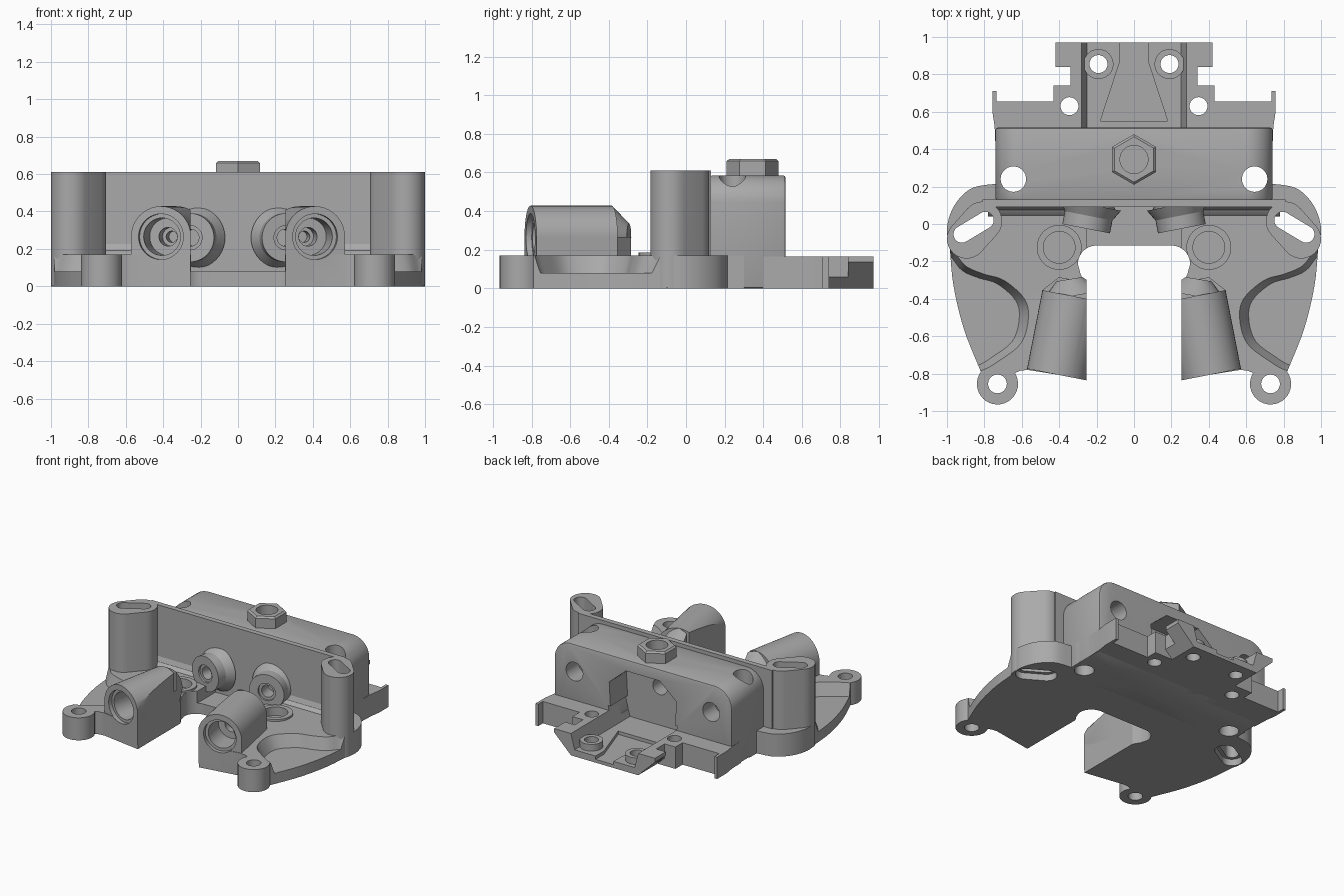
import bpy, bmesh, math
from mathutils import Vector

cube = bpy.data.objects.get("Cube")
if cube:
    bpy.data.objects.remove(cube, do_unlink=True)

grey = bpy.data.materials.new("machined grey")
grey.use_nodes = True
grey.diffuse_color = (0.4, 0.4, 0.4, 1)
grey.node_tree.nodes["Principled BSDF"].inputs["Base Color"].default_value = (0.4, 0.4, 0.4, 1)

parts = []


def finish(name, bm):
    bmesh.ops.recalc_face_normals(bm, faces=bm.faces)
    mesh = bpy.data.meshes.new(name)
    bm.to_mesh(mesh)
    bm.free()
    mesh.materials.append(grey)
    ob = bpy.data.objects.new(name, mesh)
    bpy.context.collection.objects.link(ob)
    parts.append(ob)
    return ob


def prism(name, pts, lo, hi, axis="z", shrink=1, about=(0, 0)):
    """Extrude an outline along an axis; shrink scales the low end."""
    place = {"z": lambda u, v, w: (u, v, w),
             "y": lambda u, v, w: (u, w, v),
             "x": lambda u, v, w: (w, u, v)}[axis]
    bm = bmesh.new()
    low = [bm.verts.new(place(about[0] + (u - about[0]) * shrink,
                              about[1] + (v - about[1]) * shrink, lo)) for u, v in pts]
    high = [bm.verts.new(place(u, v, hi)) for u, v in pts]
    bm.faces.new(low)
    bm.faces.new(high)
    n = len(pts)
    for i in range(n):
        j = (i + 1) % n
        bm.faces.new((low[i], low[j], high[j], high[i]))
    return finish(name, bm)


def rod(name, a, b, r, r2=None, sides=40):
    a, b = Vector(a), Vector(b)
    bm = bmesh.new()
    bmesh.ops.create_cone(bm, cap_ends=True, segments=sides, radius1=r,
                          radius2=r if r2 is None else r2, depth=(b - a).length)
    bm.transform((b - a).to_track_quat("Z", "Y").to_matrix().to_4x4())
    bmesh.ops.translate(bm, vec=(a + b) / 2, verts=bm.verts)
    return finish(name, bm)


def upright(name, x, y, r, lo, hi):
    return rod(name, (x, y, lo), (x, y, hi), r)


def arc(x, y, r, start, end, n=14):
    angles = [math.radians(start + (end - start) * i / n) for i in range(n + 1)]
    return [(x + r * math.cos(t), y + r * math.sin(t)) for t in angles]


def capsule(a, b, r):
    d = math.degrees(math.atan2(b[1] - a[1], b[0] - a[0]))
    return arc(*a, r, d + 90, d + 270) + arc(*b, r, d - 90, d + 90)


def spline(p, n=5):
    p = [Vector(q) for q in p]
    ext = [p[0]] + p + [p[-1]]
    out = []
    for a, b, c, d in zip(ext, ext[1:], ext[2:], ext[3:]):
        for i in range(n):
            t = i / n
            q = b + (c - a) * t / 2 + (a - b * 2.5 + c * 2 - d / 2) * t * t \
                + (b * 1.5 - a / 2 - c * 1.5 + d / 2) * t ** 3
            out.append(tuple(q))
    return out + [tuple(p[-1])]


def flip(pts, s):
    return [(s * x, y) for x, y in pts]


def both(half):
    return half + [(-x, y) for x, y in reversed(half) if abs(x) > 1e-6]


def modify(ob, kind, **settings):
    mod = ob.modifiers.new(kind, kind)
    for key, value in settings.items():
        setattr(mod, key, value)
    bpy.context.view_layer.objects.active = ob
    bpy.ops.object.modifier_apply(modifier=mod.name)


def cut(ob, *cutters):
    for c in cutters:
        modify(ob, "BOOLEAN", operation="DIFFERENCE", solver="EXACT", object=c)


cutters = []


def tool(ob):
    ob.hide_render = True
    parts.remove(ob)
    cutters.append(ob)
    return ob


# Base plate with mounting ears and central slot
tab = (0.73, -0.855)
half = [(0, -0.115)] + arc(0.2, -0.215, 0.1, 90, 0) + [(0.285, -0.27), (0.255, -0.32),
       (0.255, -0.83), (0.57, -0.78), (0.61, -0.785)] + arc(*tab, 0.11, 148, 396, 24) \
    + spline([(0.825, -0.775), (0.91, -0.56), (0.965, -0.33), (0.985, -0.13), (1.0, -0.02),
              (0.96, 0.1), (0.87, 0.19), (0.74, 0.215)]) + [(0.74, 0.3), (0, 0.3)]
plate = prism("base_plate", both(half), 0, 0.17)
trough = [(-0.25, -0.2), (0.25, -0.2), (0.25, 0.09), (-0.25, 0.09)]
cut(plate, tool(prism("trough_cutter", trough, 0.08, 0.3)))

# Upright wall and rear block
prism("wall", both([(0, 0.09), (0.81, 0.09), (0.81, 0.13), (0, 0.13)]), 0, 0.61)
block = prism("rear_block", both([(0, 0), (0.74, 0)] + arc(0.6, 0.445, 0.14, 0, 90) + [(0, 0.585)]),
              0.125, 0.515, "y")
modify(block, "BEVEL", width=0.012, segments=2, limit_method="ANGLE", angle_limit=1.0)

# Rear tongue with side fins
rear = prism("rear_tongue", both([(0, 0.4), (0.74, 0.4), (0.745, 0.52), (0.757, 0.6), (0.757, 0.71),
             (0.735, 0.71), (0.735, 0.655), (0.43, 0.655), (0.43, 0.74), (0.34, 0.74),
             (0.34, 0.84), (0.42, 0.84), (0.42, 0.97), (0, 0.97)]), 0, 0.165)
recess = tool(prism("recess_cutter", both([(0, 0.05), (0.25, 0.05), (0.29, 0.2), (0, 0.2)]),
                    0.31, 1.1, "y"))
cavity = tool(prism("cavity_cutter", both([(0, 0.1), (0.265, 0.1), (0.28, 0.38), (0.14, 0.5),
                                           (0, 0.5)]), 0.31, 0.7, "y"))
cut(block, recess, cavity, tool(rod("cavity_bore", (0, 0.2, 0.34), (0, 0.4, 0.34), 0.06)))
fan = tool(prism("fan_cutter", both([(0, 1), (0.075, 1), (0.075, 0.87), (0.18, 0.55), (0, 0.55)]),
                 0.025, 0.1))
cut(rear, recess, fan)

# Hexagonal nut on top
nut = rod("hex_nut", (0, 0.345, 0.57), (0, 0.345, 0.67), 0.135, sides=6)
modify(nut, "BEVEL", width=0.012, segments=1, limit_method="ANGLE", angle_limit=1.2)
nut_bore = tool(upright("nut_bore", 0, 0.345, 0.075, 0.53, 0.8))
cut(nut, nut_bore)
cut(block, nut_bore)

pocket = spline([(1.1, -0.11), (0.98, -0.13), (0.9, -0.22), (0.8, -0.265), (0.69, -0.3),
                 (0.58, -0.4), (0.56, -0.51), (0.6, -0.64), (0.72, -0.735), (0.81, -0.785),
                 (0.92, -0.8)]) + [(1.2, -0.8), (1.2, -0.11)]

for s, side in ((1, "left"), (-1, "right")):
    # Side pocket and mounting ear hole
    cut(plate, tool(prism(side + "_pocket", flip(pocket, s), 0.08, 0.18, shrink=0.9,
                          about=(s * 1.1, -0.5))),
        tool(upright(side + "_ear_hole", s * tab[0], tab[1], 0.05, -0.1, 0.3)))

    # Corner post with slotted hole
    post = prism(side + "_post", flip(capsule((0.895, -0.08), (0.81, 0.015), 0.105), s), 0.002, 0.61)
    ends = (0.92, -0.055), (0.795, 0.02)
    slot = tool(prism(side + "_slot", flip(capsule(*ends, 0.045), s), -0.1, 0.8))
    sink = tool(prism(side + "_slot_sink", flip(capsule(*ends, 0.07), s), -0.1, 0.05))
    cut(post, slot, sink)
    cut(plate, slot, sink)

    # Round seat on the plate
    seat = upright(side + "_seat", s * 0.4, -0.125, 0.12, 0.1, 0.185)
    seat_bore = tool(upright(side + "_seat_bore", s * 0.4, -0.125, 0.085, 0.12, 0.4))
    cut(seat, seat_bore)
    cut(plate, seat_bore)

    # Angled front barrel with tapered end and skirt
    z = 0.265
    a, b, tip = Vector((s * 0.412, -0.805, z)), Vector((s * 0.33, -0.385, z)), (s * 0.345, -0.295, z)
    run = (b - a).normalized()
    across = Vector((-run.y, run.x, 0)) * 0.163
    barrel = rod(side + "_barrel", a, b, 0.163)
    cone = rod(side + "_barrel_end", b, tip, 0.163, 0.07)
    foot = [a + across, a - across, b - across, Vector(tip) - across * 0.35,
            Vector(tip) + across * 0.35, b + across]
    skirt = prism(side + "_barrel_skirt", [(p.x, p.y) for p in foot], 0.03, z)
    bores = [tool(rod(side + "_bore", a - run * 0.1, a + run * depth, r))
             for r, depth in ((0.122, 0.03), (0.1, 0.2), (0.05, 0.3), (0.03, 0.38))]
    trim = tool(prism(side + "_trim", [(-0.255, -1), (0.255, -1), (0.255, 0), (-0.255, 0)], -0.1, 0.6))
    for ob in (barrel, skirt, cone):
        cut(ob, trim, *bores)
    cut(plate, *bores)

    # Wall nozzle facing the barrel
    face = Vector((s * 0.256, -0.025, 0.26))
    nozzle = rod(side + "_nozzle", face, face + run * 0.14, 0.13)
    flare = rod(side + "_nozzle_flare", face + run * 0.07, face + run * 0.13, 0.13, 0.165)
    nozzle_bore = tool(rod(side + "_nozzle_bore", face - run * 0.1, face + run * 0.12, 0.045))
    nozzle_sink = tool(rod(side + "_nozzle_sink", face - run * 0.1, face + run * 0.015, 0.065))
    cut(nozzle, nozzle_bore, nozzle_sink)
    cut(flare, nozzle_bore)

    # Fillet between wall and plate
    prism(side + "_wall_fillet", [(0.1, 0.16), (0.04, 0.16), (0.05, 0.175), (0.075, 0.19),
                                  (0.09, 0.225), (0.1, 0.225)], s * 0.26, s * 0.78, "x")

    # Block bolt holes, vertical and rear
    bolt = tool(upright(side + "_bolt_hole", s * 0.645, 0.24, 0.068, -0.1, 0.8))
    cut(block, bolt, tool(rod(side + "_rear_bore", (s * 0.57, 0.37, 0.38), (s * 0.57, 0.6, 0.38), 0.07)))
    cut(plate, bolt)

    # Tongue bosses, holes and sloped underside
    boss = upright(side + "_tongue_boss", s * 0.19, 0.855, 0.08, 0.01, 0.1)
    inner = tool(upright(side + "_inner_hole", s * 0.19, 0.855, 0.048, -0.1, 0.3))
    outer = tool(upright(side + "_outer_hole", s * 0.345, 0.63, 0.048, -0.1, 0.3))
    slope = tool(prism(side + "_slope", flip([(0.27, -0.01), (0.44, -0.01), (0.44, 0.155)], s),
                       0.74, 1.1, "y"))
    cut(boss, inner)
    cut(rear, inner, outer, slope)

for c in cutters:
    bpy.data.objects.remove(c, do_unlink=True)

# Smooth curved faces, keep edges crisp
bpy.ops.object.select_all(action="DESELECT")
for ob in parts:
    ob.select_set(True)
bpy.context.view_layer.objects.active = parts[0]
bpy.ops.object.shade_smooth_by_angle(angle=math.radians(30))
